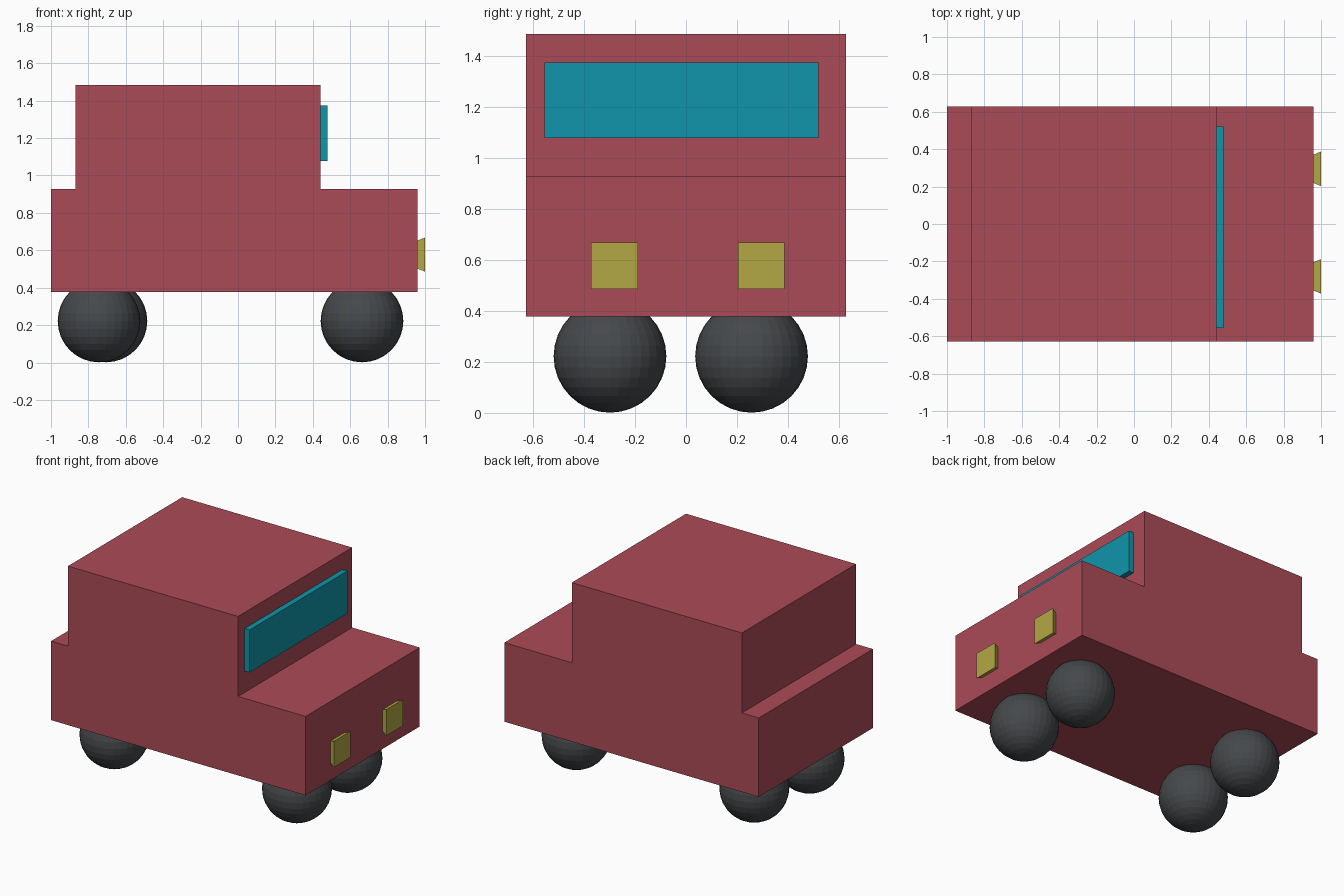
import bpy, bmesh
from mathutils import Matrix

if "Cube" in bpy.data.objects:
    bpy.data.objects.remove(bpy.data.objects["Cube"])


def material(name, color):
    m = bpy.data.materials.new(name)
    m.diffuse_color = (*color, 1)
    m.use_nodes = True
    m.node_tree.nodes["Principled BSDF"].inputs["Base Color"].default_value = m.diffuse_color
    return m


RED = material("red", (0.41, 0.07, 0.095))
TEAL = material("teal", (0.005, 0.30, 0.40))
YELLOW = material("yellow", (0.45, 0.39, 0.06))
DARK = material("dark_grey", (0.06, 0.065, 0.07))


def add_object(name, bm, mat):
    bmesh.ops.recalc_face_normals(bm, faces=bm.faces)
    mesh = bpy.data.meshes.new(name)
    bm.to_mesh(mesh)
    bm.free()
    mesh.materials.append(mat)
    obj = bpy.data.objects.new(name, mesh)
    bpy.context.collection.objects.link(obj)
    return obj


def box(name, lo, hi, mat, back_inset=0.0):
    """Box between two corners; back_inset narrows its -x face."""
    bm = bmesh.new()
    bmesh.ops.create_cube(bm, size=1)
    for v in bm.verts:
        back = v.co.x < 0
        for i in range(3):
            inset = back_inset if back and i > 0 else 0
            v.co[i] = lo[i] + inset if v.co[i] < 0 else hi[i] - inset
    return add_object(name, bm, mat)


# Body: side profile of bonnet, cab and tail, extruded across the width
profile = [(-1, 0.378), (0.96, 0.378), (0.96, 0.928), (0.44, 0.928),
           (0.44, 1.485), (-0.87, 1.485), (-0.87, 0.928), (-1, 0.928)]
bm = bmesh.new()
side = bm.faces.new([bm.verts.new((x, -0.628, z)) for x, z in profile])
extruded = bmesh.ops.extrude_face_region(bm, geom=[side], use_keep_orig=True)["geom"]
bmesh.ops.translate(bm, vec=(0, 1.256, 0),
                    verts=[g for g in extruded if isinstance(g, bmesh.types.BMVert)])
add_object("car_body", bm, RED)

# Windscreen
box("windscreen", (0.43, -0.555, 1.077), (0.478, 0.52, 1.373), TEAL)

# Headlights, flaring slightly outward
for label, y in (("right", -0.28), ("left", 0.295)):
    box(label + "_headlight", (0.958, y - 0.092, 0.486), (1.0, y + 0.092, 0.668),
        YELLOW, back_inset=0.017)

# Ball wheels
for label, x, y in (("front_right", 0.663, -0.298), ("front_left", 0.663, 0.257),
                    ("rear_right", -0.743, -0.298), ("rear_left", -0.706, 0.257)):
    bm = bmesh.new()
    bmesh.ops.create_uvsphere(bm, u_segments=32, v_segments=16, radius=0.221,
                              matrix=Matrix.Translation((x, y, 0.222)))
    add_object(label + "_wheel", bm, DARK)
